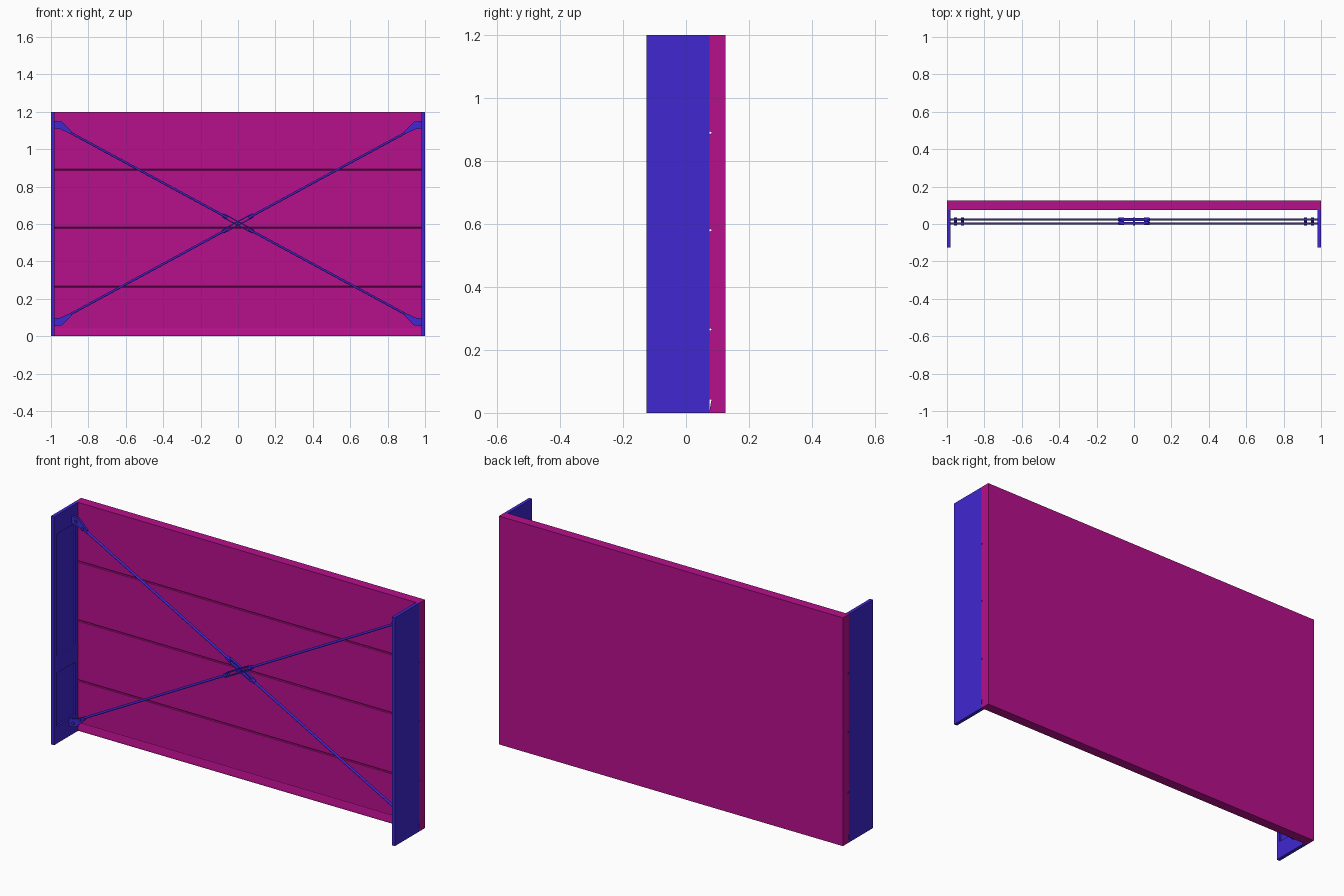
import bpy, bmesh, math
from mathutils import Vector, Matrix

if "Cube" in bpy.data.objects:
    bpy.data.objects.remove(bpy.data.objects["Cube"])


def material(name, color):
    m = bpy.data.materials.new(name)
    m.diffuse_color = color
    m.use_nodes = True
    m.node_tree.nodes["Principled BSDF"].inputs["Base Color"].default_value = m.diffuse_color
    return m


MAGENTA = material("magenta_paint", (0.47, 0.005, 0.26, 1))
BLUE = material("blue_paint", (0.05, 0.02, 0.63, 1))


def finish(name, bm, mat):
    bmesh.ops.recalc_face_normals(bm, faces=bm.faces)
    me = bpy.data.meshes.new(name)
    bm.to_mesh(me)
    bm.free()
    ob = bpy.data.objects.new(name, me)
    me.materials.append(mat)
    bpy.context.collection.objects.link(ob)
    return ob


def add_box(bm, lo, hi, frame=Matrix()):
    lo, hi = Vector(lo), Vector(hi)
    mat = frame @ Matrix.Translation((lo + hi) / 2) @ Matrix.Diagonal((*(hi - lo), 1))
    bmesh.ops.create_cube(bm, size=1, matrix=mat)


def add_rod(bm, a, b, r, frame=Matrix(), sides=12):
    a, b = Vector(a), Vector(b)
    d = b - a
    mat = frame @ Matrix.Translation((a + b) / 2) @ d.to_track_quat('Z', 'Y').to_matrix().to_4x4()
    bmesh.ops.create_cone(bm, cap_ends=True, segments=sides, radius1=r, radius2=r,
                          depth=d.length, matrix=mat)


def add_prism(bm, pts, move, frame=Matrix()):
    f = bm.faces.new([bm.verts.new(frame @ Vector(p)) for p in pts])
    new = bmesh.ops.extrude_face_region(bm, geom=[f])["geom"]
    vec = frame.to_3x3() @ Vector(move)
    bmesh.ops.translate(bm, vec=vec, verts=[v for v in new if isinstance(v, bmesh.types.BMVert)])


# Back panel: one extruded profile with plank grooves and a chamfered foot
profile = [(0.125, 0), (0.125, 1.2), (0.075, 1.2)]
for z in (0.89, 0.58, 0.265):
    profile += [(0.075, z + 0.004), (0.081, z + 0.002), (0.081, z - 0.002), (0.075, z - 0.004)]
profile += [(0.075, 0.043), (0.081, 0.043), (0.075, 0.008), (0.075, 0)]
bm = bmesh.new()
add_prism(bm, [(-1, y, z) for y, z in profile], (2, 0, 0))
finish("back_panel", bm, MAGENTA)

# Side panels: outer sheet with stiles and rails framing two recesses
for name, s in (("left", -1), ("right", 1)):
    bm = bmesh.new()

    def slab(x, y0, y1, z0, z1, x_out=1.0):
        xs = sorted((s * x, s * x_out))
        add_box(bm, (xs[0], y0, z0), (xs[1], y1, z1))

    slab(0.991, -0.125, 0.075, 0, 1.2)
    for y0, y1 in ((-0.125, -0.105), (0.055, 0.075)):
        slab(0.982, y0, y1, 0, 1.2, 0.991)
    for z0, z1 in ((0, 0.09), (0.37, 0.46), (1.1, 1.2)):
        slab(0.982, -0.105, 0.055, z0, z1, 0.991)
    finish(name + "_side_panel", bm, BLUE)

# Cross braces: rod, tapered end brackets, bolts and a central turnbuckle
ANGLE = math.atan2(0.52, 0.96)
for name, s, y in (("rising", 1, 0.003), ("falling", -1, 0.024)):
    # local x runs along the brace, local y is depth
    frame = Matrix.Translation((0, y, 0.603)) @ Matrix.Rotation(-s * ANGLE, 4, 'Y')
    half = 0.93 / math.cos(ANGLE)
    bm = bmesh.new()
    for e in (-1, 1):
        add_rod(bm, (e * 0.07, 0, 0), (e * half, 0, 0), 0.006, frame)
        add_rod(bm, (e * 0.064, 0, 0), (e * 0.092, 0, 0), 0.011, frame, 6)
        add_box(bm, (-0.075, -0.007, e * 0.009 - 0.003), (0.075, 0.007, e * 0.009 + 0.003), frame)
    ob = finish(name + "_brace", bm, BLUE)

    bm = bmesh.new()
    for e in (-1, 1):
        zc = 0.603 + e * s * 0.528
        k = e * s
        pts = [(0.982, 0.02), (0.94, 0.016), (0.89, -0.034), (0.896, -0.049),
               (0.95, -0.024), (0.982, -0.02)]
        add_prism(bm, [(e * x, y - 0.006, zc + k * z) for x, z in pts], (0, 0.012, 0))
        for x, z in ((0.955, -0.002), (0.916, -0.031)):
            add_rod(bm, (e * x, y - 0.012, zc + k * z), (e * x, y + 0.012, zc + k * z),
                    0.008, sides=8)
    finish(name + "_brace_brackets", bm, BLUE)

# Hub pin where the braces cross
bm = bmesh.new()
add_rod(bm, (0, -0.008, 0.603), (0, 0.034, 0.603), 0.006)
finish("crossing_pin", bm, BLUE)

for ob in bpy.data.objects:
    if "brace" in ob.name or "pin" in ob.name:
        bpy.context.view_layer.objects.active = ob
        ob.select_set(True)
        bpy.ops.object.shade_smooth_by_angle(angle=math.radians(35))
        ob.select_set(False)
